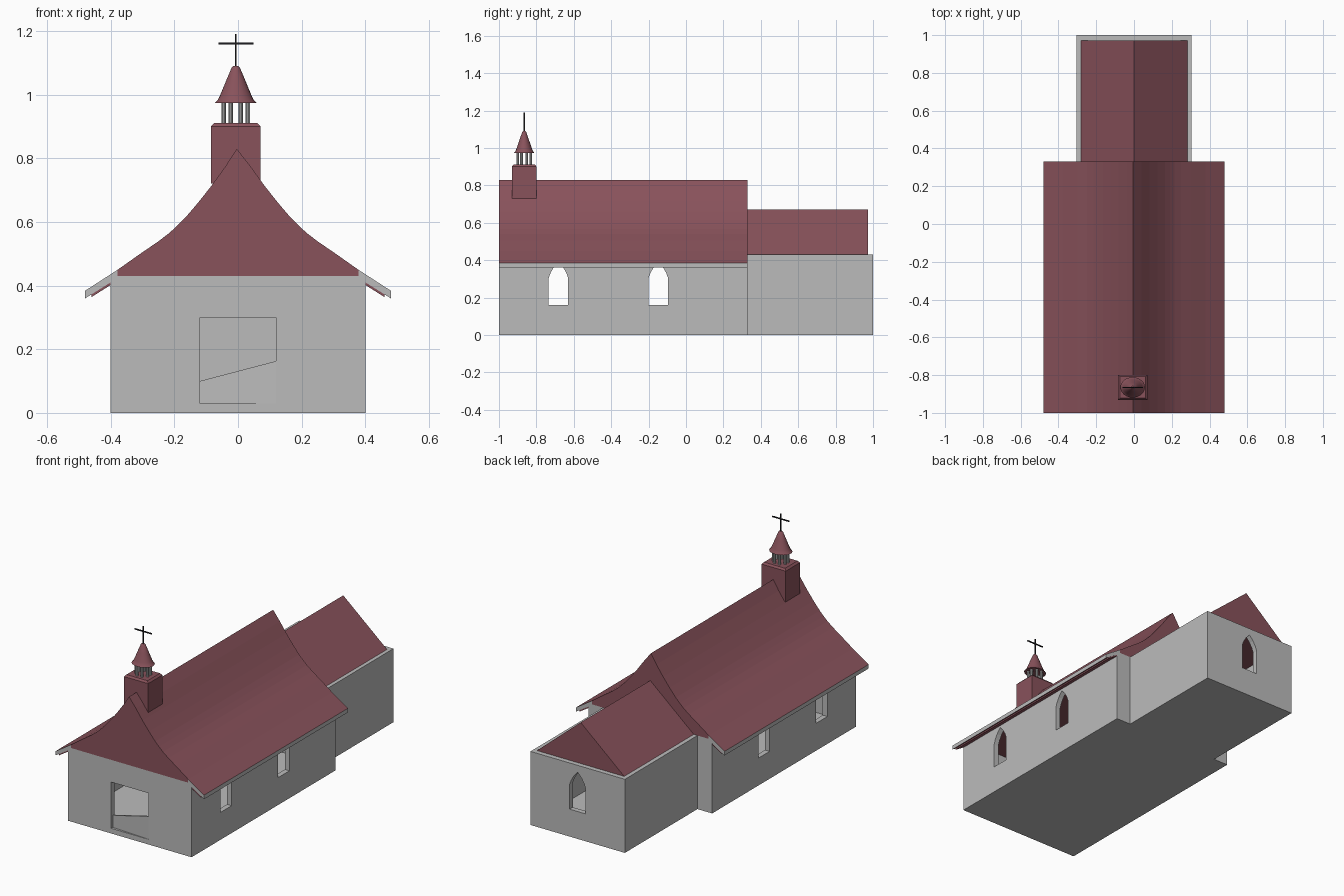
import bpy, bmesh, math
from mathutils import Vector

if "Cube" in bpy.data.objects:
    bpy.data.objects.remove(bpy.data.objects["Cube"])


def material(name, rgb):
    m = bpy.data.materials.new(name)
    m.diffuse_color = (*rgb, 1)
    m.use_nodes = True
    m.node_tree.nodes["Principled BSDF"].inputs["Base Color"].default_value = m.diffuse_color
    return m


GREY = material("grey plaster", (0.50, 0.50, 0.50))
RED = material("dark red shingle", (0.25, 0.085, 0.105))
BLACK = material("black iron", (0.012, 0.012, 0.014))


def finish(name, bm, *mats):
    bmesh.ops.recalc_face_normals(bm, faces=bm.faces[:])
    me = bpy.data.meshes.new(name)
    bm.to_mesh(me)
    bm.free()
    ob = bpy.data.objects.new(name, me)
    bpy.context.collection.objects.link(ob)
    for m in mats:
        me.materials.append(m)
    return ob


def prism(name, pts, axis, lo, hi, *mats):
    """Extrude a 2D outline: (x, z) along y, or (y, z) along x."""
    bm = bmesh.new()
    put = (lambda a, b, t: (a, t, b)) if axis == 'y' else (lambda a, b, t: (t, a, b))
    r0 = [bm.verts.new(put(a, b, lo)) for a, b in pts]
    r1 = [bm.verts.new(put(a, b, hi)) for a, b in pts]
    bm.faces.new(r0)
    bm.faces.new(r1[::-1])
    for i in range(len(pts)):
        j = (i + 1) % len(pts)
        bm.faces.new((r0[i], r0[j], r1[j], r1[i]))
    return finish(name, bm, *mats)


def box(name, x0, x1, y0, y1, z0, z1, *mats):
    return prism(name, [(x0, z0), (x1, z0), (x1, z1), (x0, z1)], 'y', y0, y1, *mats)


def cut(ob, *cutters):
    for c in cutters:
        c.hide_render = True
        mod = ob.modifiers.new("cut", 'BOOLEAN')
        mod.operation = 'DIFFERENCE'
        mod.solver = 'EXACT'
        mod.object = c
        bpy.context.view_layer.objects.active = ob
        bpy.ops.object.modifier_apply(modifier=mod.name)
        bpy.data.objects.remove(c)


def arch(c):
    """Pointed window outline centred on c."""
    half = [(0.052, 0.16), (0.052, 0.305), (0.042, 0.332), (0.026, 0.36)]
    return ([(c + a, z) for a, z in half] + [(c, 0.39)]
            + [(c - a, z) for a, z in half[::-1]])


# Nave walls: hollow, with doorway and two windows on each side
nave = box("nave_walls", -0.4, 0.4, -1, 0.33, 0, 0.43, GREY)
cut(nave,
    box("hollow", -0.37, 0.37, -0.97, 0.30, 0.03, 0.6, GREY),
    box("doorway", -0.12, 0.12, -1.1, -0.9, 0.03, 0.30, GREY),
    prism("window_a", arch(-0.682), 'x', -0.6, 0.6, GREY),
    prism("window_b", arch(-0.148), 'x', -0.6, 0.6, GREY))

# Low slanted panel in the doorway
panel = prism("door_panel", [(-0.12, 0.03), (0.12, 0.03), (0.12, 0.163), (-0.12, 0.10)],
              'y', -0.985, -0.975, GREY)
for v in panel.data.vertices:
    v.co.y -= 0.014 * (v.co.x + 0.12) / 0.24

# Chancel walls with one rear window
chancel = box("chancel_walls", -0.305, 0.305, 0.33, 1, 0, 0.43, GREY)
cut(chancel,
    box("hollow", -0.275, 0.275, 0.36, 0.97, 0.03, 0.6, GREY),
    prism("rear_window", arch(0), 'y', 0.9, 1.1, GREY))

# Curved nave roof
curve = [(0.378, 0.45), (0.30, 0.505), (0.25, 0.539), (0.215, 0.566), (0.19, 0.589),
         (0.165, 0.614), (0.125, 0.661), (0.083, 0.714), (0.04, 0.774)]
prism("nave_roof", [(0.378, 0.43)] + curve + [(-0.004, 0.83)]
      + [(-x, z) for x, z in curve[::-1]] + [(-0.378, 0.43)], 'y', -1, 0.33, RED)

# Eaves: red above and below, grey on edge and ends
for side, s in (("left", -1), ("right", 1)):
    eave = prism(side + "_eave", [(s * x, z) for x, z in
                 [(0.378, 0.45), (0.48, 0.384), (0.48, 0.36), (0.40, 0.41), (0.378, 0.43)]],
                 'y', -1, 0.33, GREY, RED)
    for p in eave.data.polygons:
        p.material_index = int(abs(p.normal.z) > 0.3)
    # Soffit strip
    prism(side + "_soffit", [(s * x, z) for x, z in
          [(0.46, 0.3725), (0.40, 0.41), (0.40, 0.402), (0.46, 0.364)]],
          'y', -0.998, 0.328, RED)

# Chancel roof
prism("chancel_roof", [(-0.281, 0.43), (0.283, 0.43), (0.0, 0.67)], 'y', 0.33, 0.972, RED)

# Turret base with bevelled cap
CX, CY, SQ = -0.007, -0.865, 0.83
box("turret_base", CX - 0.078, CX + 0.078, CY - 0.066, CY + 0.066, 0.72, 0.90, RED)
cap = box("turret_cap", CX - 0.078, CX + 0.078, CY - 0.066, CY + 0.066, 0.90, 0.911, RED)
for v in cap.data.vertices:
    if v.co.z > 0.905:
        v.co.x = CX + (v.co.x - CX) * 0.87
        v.co.y = CY + (v.co.y - CY) * 0.87


def lathe(name, rings, n, mat, x=CX, y=CY, sq=SQ):
    """Closed round shape from (radius, z) rings, slightly squashed in y."""
    bm = bmesh.new()
    loops = [[bm.verts.new((x + r * math.cos(2 * math.pi * i / n),
                            y + sq * r * math.sin(2 * math.pi * i / n), z))
              for i in range(n)] for r, z in rings]
    bm.faces.new(loops[0])
    bm.faces.new(loops[-1])
    for a, b in zip(loops, loops[1:]):
        for i in range(n):
            j = (i + 1) % n
            bm.faces.new((a[i], a[j], b[j], b[i]))
    ob = finish(name, bm, mat)
    bpy.ops.object.select_all(action='DESELECT')
    ob.select_set(True)
    bpy.context.view_layer.objects.active = ob
    bpy.ops.object.shade_smooth_by_angle(angle=math.radians(30))
    return ob


# Belfry posts
for k in range(8):
    a = 2 * math.pi * (k + 0.5) / 8
    lathe(f"belfry_post_{k + 1}", [(0.0075, 0.905), (0.0075, 0.98)], 10, GREY,
          CX + 0.041 * math.cos(a), CY + 0.037 * math.sin(a), 1)

# Flared spire
lathe("spire", [(0.065, 0.974), (0.057, 0.982), (0.050, 0.996), (0.031, 1.042),
                (0.013, 1.085), (0.008, 1.09)], 24, RED)

# Cross
box("cross_upright", CX - 0.003, CX + 0.003, CY - 0.003, CY + 0.003, 1.085, 1.19, BLACK)
box("cross_arm", CX - 0.055, CX + 0.055, CY - 0.003, CY + 0.003, 1.157, 1.163, BLACK)
